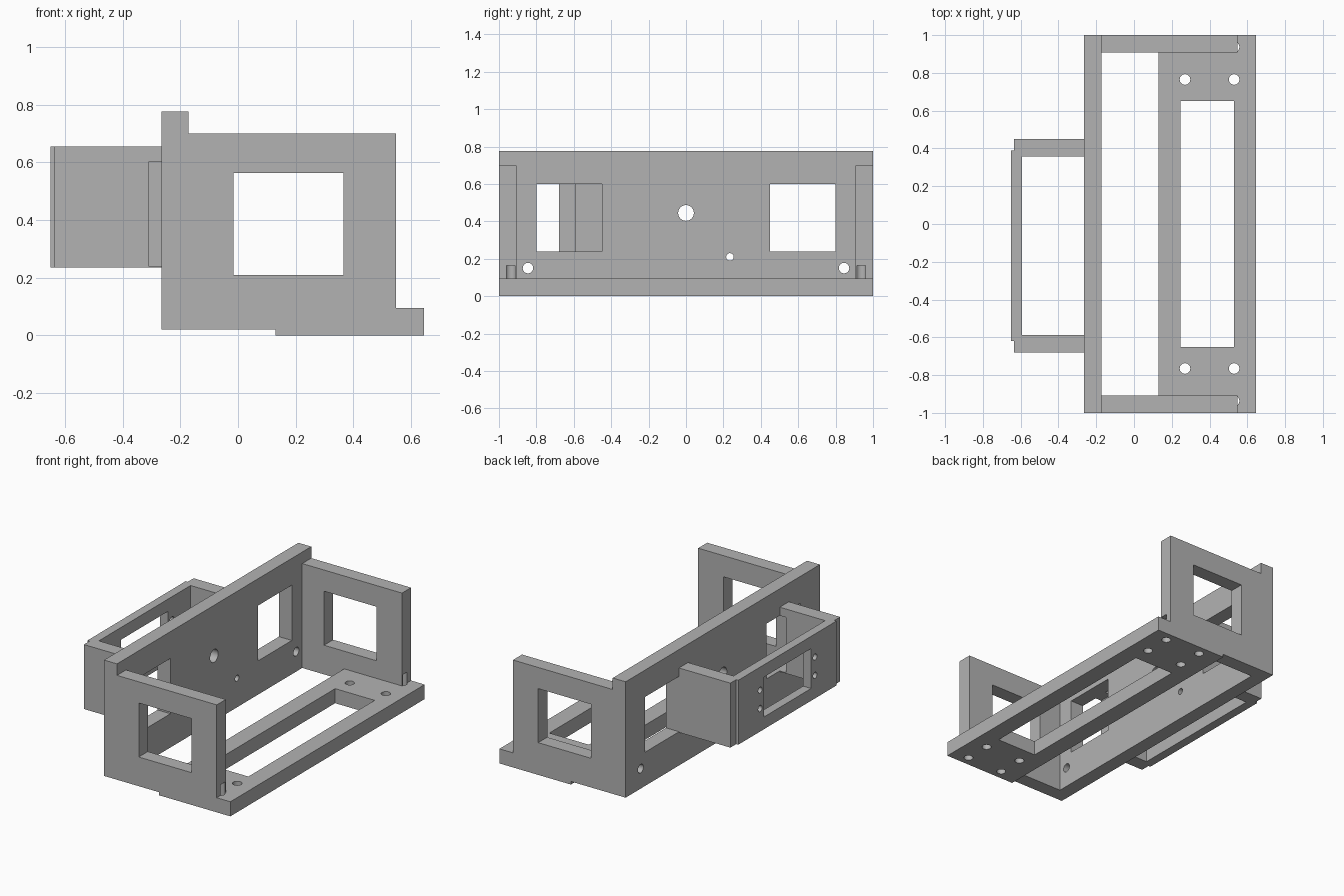
import bpy, bmesh, math
from mathutils import Matrix, Vector

cube = bpy.data.objects.get("Cube")
if cube:
    bpy.data.objects.remove(cube, do_unlink=True)

grey = bpy.data.materials.new("plain grey")
grey.use_nodes = True
GREY = (0.45, 0.45, 0.45, 1)
grey.diffuse_color = GREY
grey.node_tree.nodes["Principled BSDF"].inputs["Base Color"].default_value = GREY


def add_prism(bm, outline, direction):
    """Extrude a closed 3D outline along a direction."""
    face = bm.faces.new([bm.verts.new(p) for p in outline])
    top = bmesh.ops.extrude_face_region(bm, geom=[face], use_keep_orig=True)["geom"]
    moved = [v for v in top if isinstance(v, bmesh.types.BMVert)]
    bmesh.ops.translate(bm, verts=moved, vec=Vector(direction))


def add_box(bm, x, y, z):
    outline = [(x[0], y[0], z[0]), (x[1], y[0], z[0]), (x[1], y[1], z[0]), (x[0], y[1], z[0])]
    add_prism(bm, outline, (0, 0, z[1] - z[0]))


def add_pin(bm, axis, a, b, r, lo, hi):
    """Cylinder along x (a=y, b=z) or along z (a=x, b=y)."""
    mid = (lo + hi) / 2
    if axis == "X":
        m = Matrix.Translation((mid, a, b)) @ Matrix.Rotation(math.pi / 2, 4, "Y")
    else:
        m = Matrix.Translation((a, b, mid))
    bmesh.ops.create_cone(bm, cap_ends=True, segments=32, radius1=r, radius2=r,
                          depth=hi - lo, matrix=m)


def make(name, bm):
    bmesh.ops.recalc_face_normals(bm, faces=bm.faces)
    mesh = bpy.data.meshes.new(name)
    bm.to_mesh(mesh)
    bm.free()
    mesh.materials.append(grey)
    obj = bpy.data.objects.new(name, mesh)
    bpy.context.collection.objects.link(obj)
    return obj


def carve(obj, bm):
    """Cut the shapes in bm out of obj, then smooth the round holes only."""
    cutter = make("cutter", bm)
    cutter.hide_render = True
    mod = obj.modifiers.new("cut", "BOOLEAN")
    mod.operation, mod.solver, mod.object = "DIFFERENCE", "EXACT", cutter
    bpy.ops.object.select_all(action="DESELECT")
    bpy.context.view_layer.objects.active = obj
    obj.select_set(True)
    bpy.ops.object.modifier_apply(modifier=mod.name)
    bpy.data.objects.remove(cutter, do_unlink=True)
    bpy.ops.object.shade_smooth_by_angle(angle=math.radians(30))


def add_screw_holes(bm):
    # Outer holes run on blind into the side plates
    for s in (-1, 1):
        for x in (0.27, 0.53):
            add_pin(bm, "Z", x, s * 0.765, 0.028, -0.1, 0.165)
            add_pin(bm, "Z", x, s * 0.937, 0.028, -0.1, 0.165)


def add_wall_windows(bm):
    for y in ((-0.80, -0.45), (0.45, 0.80)):
        add_box(bm, (-0.31, -0.1), y, (0.24, 0.60))


# Base frame
bm = bmesh.new()
add_box(bm, (0.13, 0.645), (-1, 1), (0, 0.095))
base = make("base_frame", bm)
cut = bmesh.new()
add_box(cut, (0.245, 0.53), (-0.65, 0.65), (-0.1, 0.2))
add_screw_holes(cut)
carve(base, cut)

# Upright wall
bm = bmesh.new()
add_box(bm, (-0.265, -0.172), (-1, 1), (0.02, 0.775))
wall = make("upright_wall", bm)
cut = bmesh.new()
add_wall_windows(cut)
for y, z, r in ((0, 0.445, 0.042), (0.235, 0.21, 0.02),
                (-0.845, 0.15, 0.028), (0.845, 0.15, 0.028)):
    add_pin(cut, "X", y, z, r, -0.4, -0.1)
carve(wall, cut)

# Side plates, notched to sit on the base
profile = [(-0.172, 0.02), (0.13, 0.02), (0.13, 0.095),
           (0.547, 0.095), (0.547, 0.70), (-0.172, 0.70)]
for name, y in (("right_side_plate", -1), ("left_side_plate", 0.907)):
    bm = bmesh.new()
    add_prism(bm, [(x, y, z) for x, z in profile], (0, 0.093, 0))
    plate = make(name, bm)
    cut = bmesh.new()
    add_box(cut, (-0.015, 0.365), (y - 0.1, y + 0.2), (0.21, 0.562))
    add_screw_holes(cut)
    carve(plate, cut)

# U-shaped bracket behind the wall
outline = [(-0.265, -0.68), (-0.635, -0.68), (-0.635, -0.62), (-0.65, -0.62),
           (-0.65, 0.39), (-0.635, 0.39), (-0.635, 0.45), (-0.265, 0.45),
           (-0.265, 0.357), (-0.592, 0.357), (-0.592, -0.587), (-0.265, -0.587)]
bm = bmesh.new()
add_prism(bm, [(x, y, 0.235) for x, y in outline], (0, 0, 0.42))
bracket = make("rear_bracket", bm)
cut = bmesh.new()
add_box(cut, (-0.8, -0.5), (-0.36, 0.125), (0.315, 0.575))
add_box(cut, (-0.31, -0.1), (-0.80, -0.45), (0.24, 0.60))
for y in (-0.40, 0.165):
    for z in (0.385, 0.505):
        add_pin(cut, "X", y, z, 0.02, -0.8, -0.5)
carve(bracket, cut)
